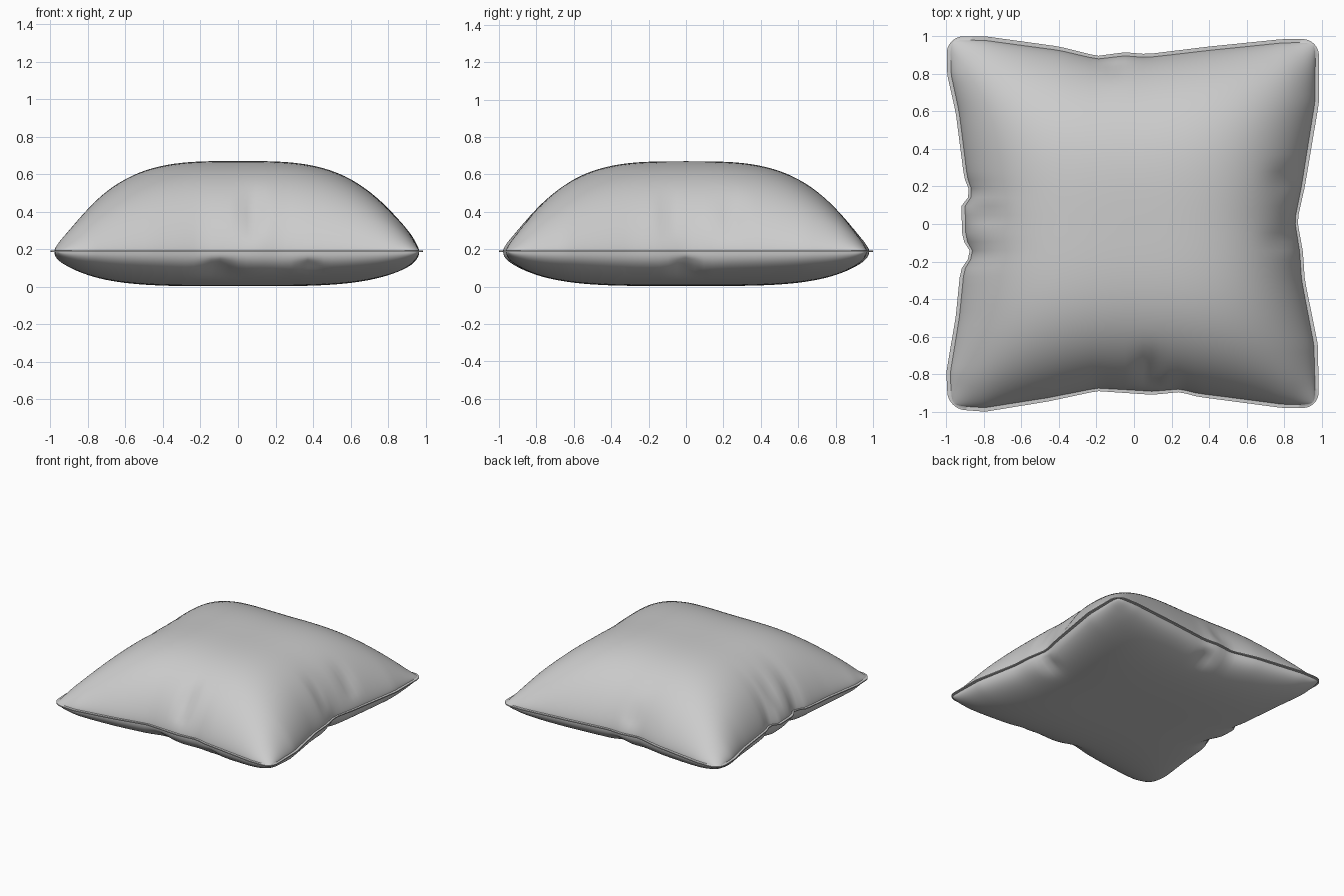
import bpy, bmesh, math

if "Cube" in bpy.data.objects:
    bpy.data.objects.remove(bpy.data.objects["Cube"])

SEAM, TOP, BOTTOM = 0.19, 0.67, 0.003
N = 64          # grid divisions across the puffed area
LIP = 0.98      # where the stitched lip begins
ROUND = 0.09    # corner rounding

# Seam outline: (position along side, distance from centre)
FRONT = [(-1, .985), (-.8, 1), (-.46, .945), (-.2, .89), (.1, .91), (.25, .895), (.34, .92), (.8, .98), (1, .98)]
BACK = [(-1, 1), (-.8, 1), (-.4, .945), (-.2, .895), (-.05, .915), (.07, .905), (.4, .945), (.8, .985), (1, .985)]
LEFT = [(-1, .99), (-.8, 1), (-.5, .95), (-.25, .925), (-.16, .865), (-.08, .915), (.1, .92), (.16, .87), (.25, .905), (.6, .95), (.8, .995), (1, 1)]
RIGHT = [(-1, .985), (-.65, .98), (-.3, .91), (-.15, .9), (.02, .87), (.2, .91), (.65, .985), (1, .985)]

# Pinched folds: x, y, spread x, spread y, depth
TOP_FOLDS = [(.08, -.79, .05, .1, .05), (-.8, .05, .1, .04, .03), (.82, .24, .09, .06, .03),
             (.8, -.08, .09, .035, .03), (-.1, .85, .06, .06, .03)]
LOW_FOLDS = [(-.1, -.82, .08, .07, .03), (.82, 0, .07, .06, .03), (0, .82, .06, .07, .03),
             (-.82, -.1, .07, .06, .03), (.38, -.87, .05, .04, .02)]


def side(points, t, edge):
    # The seam's wobble fades to a plain curve towards the middle
    plain = .905 + .085 * min(1, abs(t) / .85) ** 1.6
    wobble = points[-1][1]
    for (a, p), (b, q) in zip(points, points[1:]):
        if t <= b:
            wobble = p + (q - p) * (t - a) / (b - a)
            break
    return plain + (wobble - plain) * abs(edge) ** 5


def outline(u, v):
    # Round the corners, then stretch to the drawn-in sides
    a = (abs(u) - 1 + ROUND) / ROUND
    b = (abs(v) - 1 + ROUND) / ROUND
    if a > 0 and b > 0:
        ra, rb = a * math.sqrt(1 - b * b / 2), b * math.sqrt(1 - a * a / 2)
        u = math.copysign(1 - ROUND + ROUND * ra, u)
        v = math.copysign(1 - ROUND + ROUND * rb, v)
    x = u * side(RIGHT if u > 0 else LEFT, v, u)
    y = v * side(BACK if v > 0 else FRONT, u, v)
    return x, y


def puff(u, v, power, fullness):
    a, b = min(abs(u) / LIP, 1), min(abs(v) / LIP, 1)
    return max(0, (1 - a ** power) * (1 - b ** power)) ** fullness


def folds(items, x, y):
    return sum(d * math.exp(-((x - cx) / sx) ** 2 - ((y - cy) / sy) ** 2)
               for cx, cy, sx, sy, d in items)


steps = [-1] + [LIP * math.sin(math.pi / 2 * (2 * i / N - 1)) for i in range(N + 1)] + [1]
M = len(steps)
bm = bmesh.new()


def panel(upper):
    grid = []
    for v in steps:
        row = []
        for u in steps:
            x, y = outline(u, v)
            if upper:
                h = puff(u, v, 3.3, .72)
                z = SEAM + .004 + (TOP - SEAM - .004) * h
                z -= folds(TOP_FOLDS, x, y) * min(1, 4 * h)
            else:
                h = puff(u, v, 4, .45)
                z = SEAM - .004 - (SEAM - .004 - BOTTOM) * h
                z += folds(LOW_FOLDS, x, y) * min(1, 3 * h)
            row.append(bm.verts.new((x, y, z)))
        grid.append(row)
    for j in range(M - 1):
        for i in range(M - 1):
            q = [grid[j][i], grid[j][i + 1], grid[j + 1][i + 1], grid[j + 1][i]]
            bm.faces.new(q if upper else q[::-1])
    return grid


# Upper and lower cloth panels, joined by the edge of the lip
up, low = panel(True), panel(False)
ring = ([(0, i) for i in range(M - 1)] + [(j, M - 1) for j in range(M - 1)]
        + [(M - 1, i) for i in range(M - 1, 0, -1)] + [(j, 0) for j in range(M - 1, 0, -1)])
for (a, b), (c, d) in zip(ring, ring[1:] + ring[:1]):
    bm.faces.new([low[a][b], low[c][d], up[c][d], up[a][b]])
bmesh.ops.recalc_face_normals(bm, faces=bm.faces)

mesh = bpy.data.meshes.new("cushion")
bm.to_mesh(mesh)
bm.free()
cushion = bpy.data.objects.new("cushion", mesh)
bpy.context.collection.objects.link(cushion)
bpy.context.view_layer.objects.active = cushion
cushion.select_set(True)
bpy.ops.object.shade_smooth_by_angle(angle=math.radians(70))
